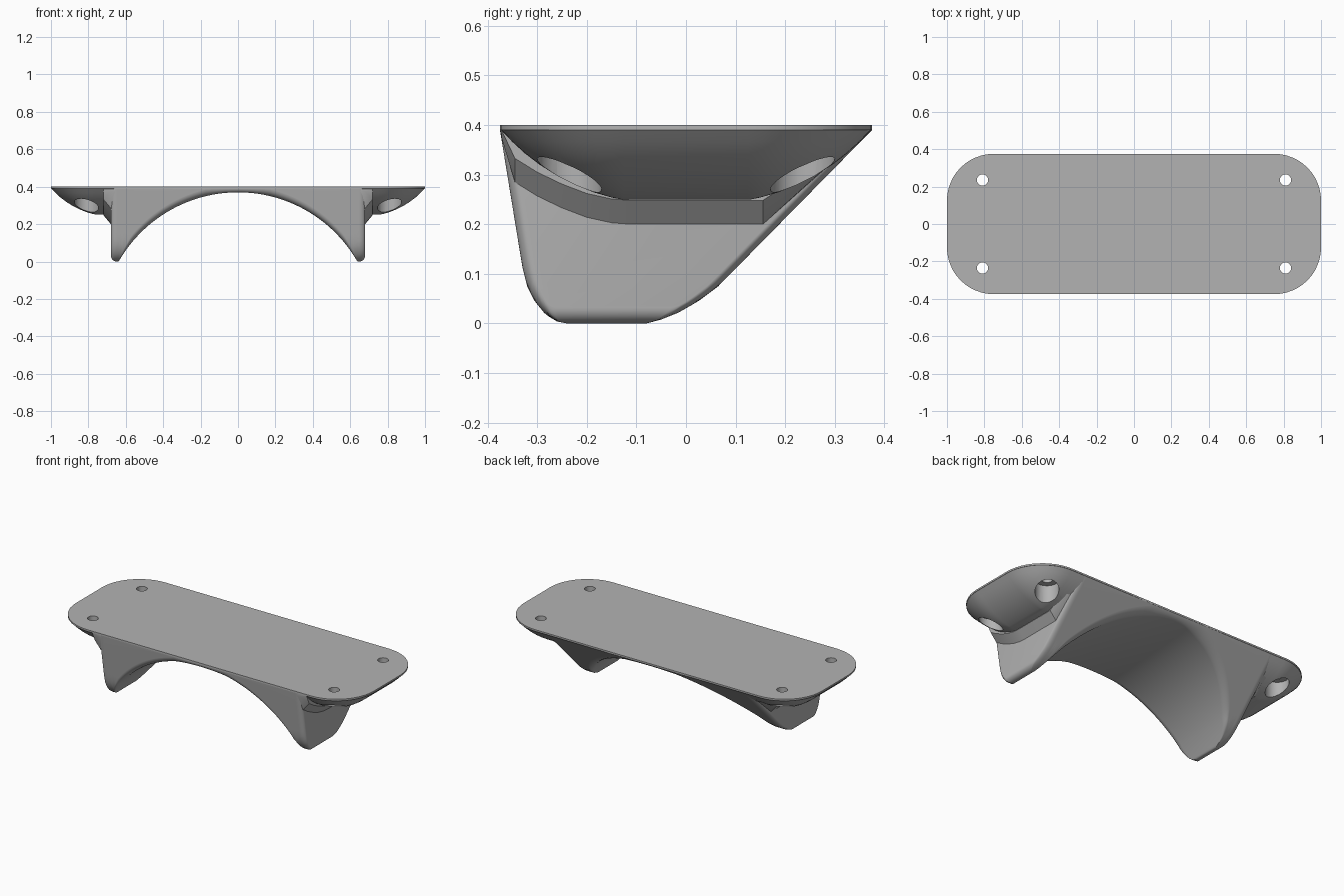
import bpy, bmesh, math

if "Cube" in bpy.data.objects:
    bpy.data.objects.remove(bpy.data.objects["Cube"], do_unlink=True)

grey = bpy.data.materials.new("plain grey")
grey.use_nodes = True
grey.diffuse_color = (0.45, 0.45, 0.45, 1)
grey.node_tree.nodes["Principled BSDF"].inputs["Base Color"].default_value = (0.45, 0.45, 0.45, 1)

HX, HY, RAD = 1.0, 0.375, 0.25
TOP, UNDER = 0.40, 0.39


def loft(name, rings):
    """Skin a closed solid through rings with equal point counts."""
    bm = bmesh.new()
    loops = [[bm.verts.new(p) for p in ring] for ring in rings]
    n = len(loops[0])
    for a, b in zip(loops, loops[1:]):
        for i in range(n):
            j = (i + 1) % n
            bm.faces.new((a[i], a[j], b[j], b[i]))
    bm.faces.new(loops[0])
    bm.faces.new(loops[-1])
    bmesh.ops.recalc_face_normals(bm, faces=bm.faces)
    mesh = bpy.data.meshes.new(name)
    bm.to_mesh(mesh)
    bm.free()
    mesh.materials.append(grey)
    obj = bpy.data.objects.new(name, mesh)
    bpy.context.collection.objects.link(obj)
    return obj


def activate(obj):
    bpy.ops.object.select_all(action='DESELECT')
    obj.select_set(True)
    bpy.context.view_layer.objects.active = obj


def finish(obj):
    activate(obj)
    bpy.ops.object.shade_smooth_by_angle(angle=math.radians(32))


def drill(obj, x, y, radius, z0, z1):
    """Cut a vertical round hole."""
    circle = [(x + radius * math.cos(i * math.tau / 32),
               y + radius * math.sin(i * math.tau / 32)) for i in range(32)]
    cutter = loft("hole_cutter", [[(*p, z) for p in circle] for z in (z0, z1)])
    cutter.hide_render = True
    mod = obj.modifiers.new("hole", 'BOOLEAN')
    mod.operation = 'DIFFERENCE'
    mod.solver = 'EXACT'
    mod.object = cutter
    activate(obj)
    bpy.ops.object.modifier_apply(modifier=mod.name)
    bpy.data.objects.remove(cutter, do_unlink=True)


def corner(d, sx, sy, a0, steps=12):
    """Rounded plan corner, inset by d from the rim."""
    r = max(RAD - d, 0.004)
    cx, cy = sx * (HX - d - r), sy * (HY - d - r)
    return [(cx + r * math.cos(a0 + i * math.pi / 2 / steps),
             cy + r * math.sin(a0 + i * math.pi / 2 / steps)) for i in range(steps + 1)]


def interp(table, z):
    for (z0, y0), (z1, y1) in zip(table, table[1:]):
        if z <= z1:
            return y0 + (y1 - y0) * (z - z0) / (z1 - z0)
    return table[-1][1]


# Top plate with four screw holes
quarter = math.pi / 2
outline = (corner(0, 1, 1, 0) + corner(0, -1, 1, quarter)
           + corner(0, -1, -1, 2 * quarter) + corner(0, 1, -1, 3 * quarter))
plate = loft("top_plate", [[(*p, z) for p in outline] for z in (UNDER, TOP)])
for hx in (-0.81, 0.81):
    for hy in (-0.235, 0.235):
        drill(plate, hx, hy, 0.03, 0.2, 0.6)
finish(plate)

# Arched body: side outline cut away below by the arch and rounded leg tips
FRONT = [(0, -.24), (.004, -.26), (.018, -.283), (.045, -.305), (.075, -.32), (.115, -.33), (.39, -.375)]
BACK = [(0, -.08), (.008, -.05), (.022, -.015), (.045, .025), (.075, .065), (.39, .375)]
ARCH_R, TIP_X, TIP_R = 0.735, 0.648, 0.032


def bottom(x):
    x = abs(x)
    arch = 0.37 - ARCH_R + math.sqrt(ARCH_R ** 2 - x * x)
    if x < 0.62:
        return arch
    tip = TIP_R - math.sqrt(max(0, TIP_R ** 2 - (x - TIP_X) ** 2))
    return max(arch, tip) if x < TIP_X else tip


def body_section(x):
    zb = bottom(x)
    r = min(0.035 * min(1, zb / 0.1), (UNDER - zb) * 0.9)
    over = min(max(abs(x) - TIP_X, 0), TIP_R)
    edge = 0.7 * (TIP_R - math.sqrt(TIP_R ** 2 - over ** 2))
    levels = []
    for i in range(7):
        a = i * quarter / 6
        levels.append((zb + r * (1 - math.cos(a)), r * (1 - math.sin(a))))
    z0 = zb + r
    levels += [(z0 + (UNDER + 0.002 - z0) * (i / 14) ** 1.5, 0) for i in range(1, 15)]
    front = [(x, interp(FRONT, z) + inset + edge, z) for z, inset in levels]
    back = [(x, interp(BACK, z) - inset - edge, z) for z, inset in levels]
    return front + back[::-1]


half = [0.62 * math.sin(i * quarter / 28) / math.sin(quarter) for i in range(25)]
half += [0.62 + i * 0.004 for i in range(8)]
half += [TIP_X + TIP_R * math.sin(i * quarter / 8) for i in range(1, 9)]
xs = [-x for x in half[:0:-1]] + half
finish(loft("arched_body", [body_section(x) for x in xs]))

# Bowl-shaped end flanges and the webs joining them to the legs
BOWL = [(0, .392), (.025, .366), (.05, .343), (.08, .32), (.115, .298),
        (.15, .28), (.19, .264), (.225, .254), (.245, .25)]
WEB = [(-.372, .375), (-.345, .285), (-.30, .257), (-.25, .233), (-.20, .214),
       (-.15, .203), (-.11, .2), (.155, .2), (.365, .387)]
for side, s in (("left", 1), ("right", -1)):
    rings = []
    for d, z in BOWL:
        plan = [(0.655, d - HY)] + corner(d, 1, -1, -quarter) + corner(d, 1, 1, 0) + [(0.655, HY - d)]
        rings.append([(s * x, y, z) for x, y in plan])
    flange = loft(side + "_end_flange", rings)
    for hy in (-0.235, 0.235):
        drill(flange, s * 0.81, hy, 0.065, 0.1, 0.37)
        drill(flange, s * 0.81, hy, 0.03, 0.1, 0.6)
    finish(flange)

    sections = []
    for y, z in WEB:
        shape = [(.655, z), (.68, z), (.72, min(z + .048, .39)), (.72, .392), (.655, .392)]
        sections.append([(s * x, y, h) for x, h in shape])
    finish(loft(side + "_web", sections))
